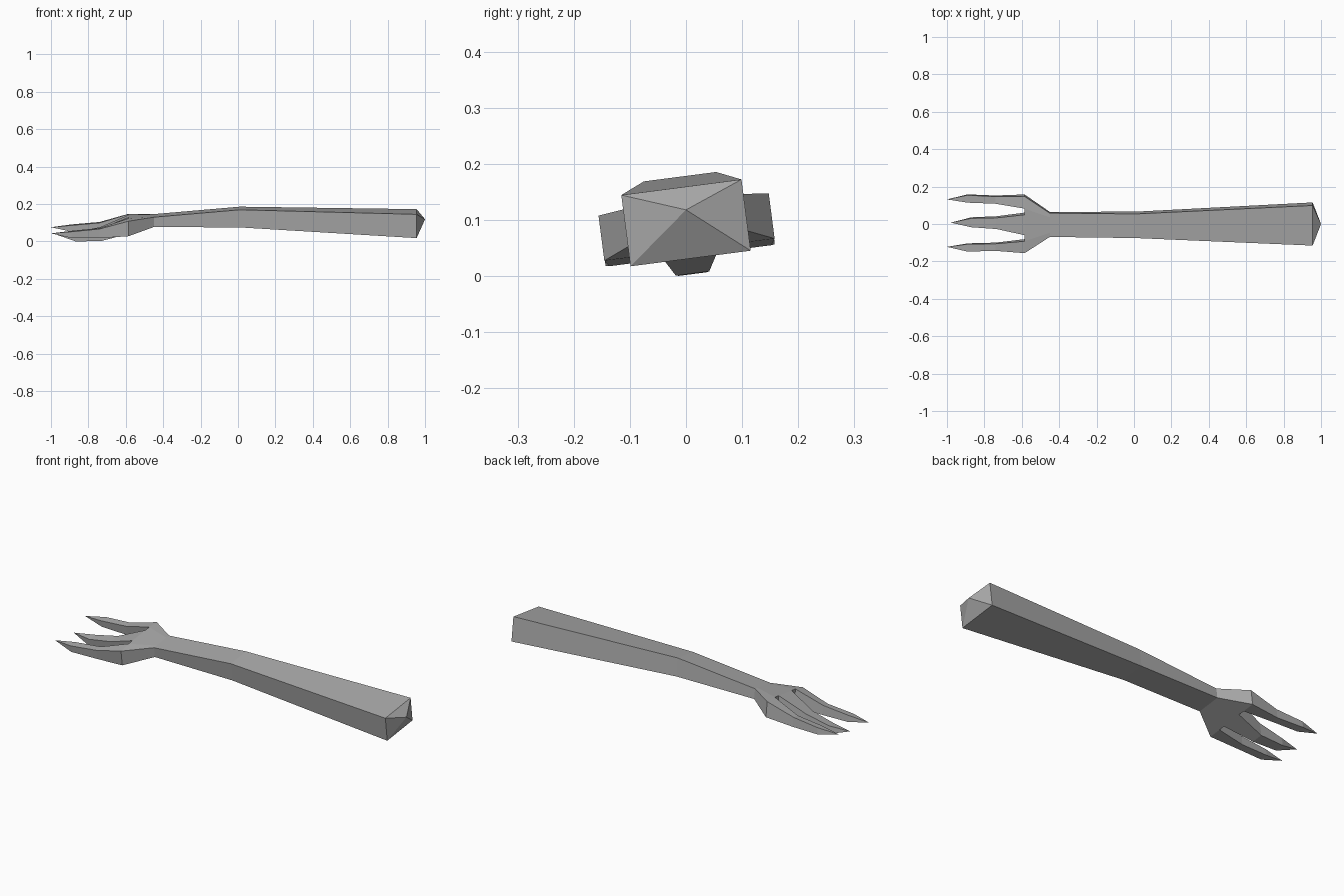
import bpy
import bmesh
from mathutils import Matrix
from math import radians

old = bpy.data.objects.get("Cube")
if old:
    bpy.data.objects.remove(old)

grey = bpy.data.materials.new("stone grey")
grey.use_nodes = True
COLOUR = (0.4, 0.4, 0.4, 1)
grey.diffuse_color = COLOUR
grey.node_tree.nodes["Principled BSDF"].inputs["Base Color"].default_value = COLOUR

# The whole tool lies rolled a little about its long axis
ROLL = Matrix.Translation((0, 0, 0.095)) @ Matrix.Rotation(radians(7.4), 4, "X")


def loft(name, sections, tip=None, tip_at_end=True, walls=()):
    """Skin sections (x, [across], top, bottom); top and bottom may be lists."""
    bm = bmesh.new()
    rings = []
    for x, across, top, bottom in sections:
        n = len(across)
        tops = top if isinstance(top, list) else [top] * n
        bottoms = bottom if isinstance(bottom, list) else [bottom] * n
        up = [bm.verts.new((x, y, z)) for y, z in zip(across, tops)]
        low = [bm.verts.new((x, y, z)) for y, z in zip(across, bottoms)]
        rings.append(up + low[::-1])
    for a, b in zip(rings, rings[1:]):
        for i in range(len(a)):
            j = (i + 1) % len(a)
            bm.faces.new((a[i], a[j], b[j], b[i]))
    if tip:
        point = bm.verts.new(tip)
        ring = rings[-1]
        for i in range(len(ring)):
            bm.faces.new((ring[i], ring[(i + 1) % len(ring)], point))
    # Short walls closing the gaps between fingers
    for i in walls:
        r = rings[-1]
        bm.faces.new((r[i], r[i + 1], r[-2 - i], r[-1 - i]))
    bmesh.ops.recalc_face_normals(bm, faces=bm.faces)
    bm.transform(ROLL)
    mesh = bpy.data.meshes.new(name)
    bm.to_mesh(mesh)
    bm.free()
    mesh.materials.append(grey)
    obj = bpy.data.objects.new(name, mesh)
    bpy.context.collection.objects.link(obj)


# Forearm handle with a pointed butt
loft("handle", [
    (-0.45, [-0.064, 0.064], 0.043, -0.010),
    (0.01, [-0.065, 0.065], 0.083, -0.012),
    (0.955, [-0.108, 0.108], 0.064, -0.064),
], tip=(1.0, 0.003, 0.023))

# Palm flaring out to three finger roots
loft("palm", [
    (-0.45, [-0.064, -0.042, -0.03, 0.03, 0.042, 0.064], 0.043, -0.010),
    (-0.585, [-0.153, -0.088, -0.055, 0.055, 0.088, 0.153],
     [0.033, 0.04, 0.04, 0.04, 0.04, 0.033], -0.048),
], walls=(1, 3))

# Outer fingers, mirrored
for side, name in ((1, "left_finger"), (-1, "right_finger")):
    loft(name, [
        (-0.585, [side * 0.088, side * 0.153], [0.04, 0.033], -0.048),
        (-0.74, [side * 0.108, side * 0.146], -0.010, -0.059),
        (-0.89, [side * 0.112, side * 0.152], -0.024, -0.058),
    ], tip=(-1.0, side * 0.128, -0.036))

# Middle finger, hooked lower
loft("middle_finger", [
    (-0.585, [-0.055, 0.055], 0.04, -0.048),
    (-0.735, [-0.030, 0.030], -0.022, -0.091),
    (-0.87, [-0.024, 0.024], -0.050, -0.092),
], tip=(-0.98, 0.0, -0.056))
